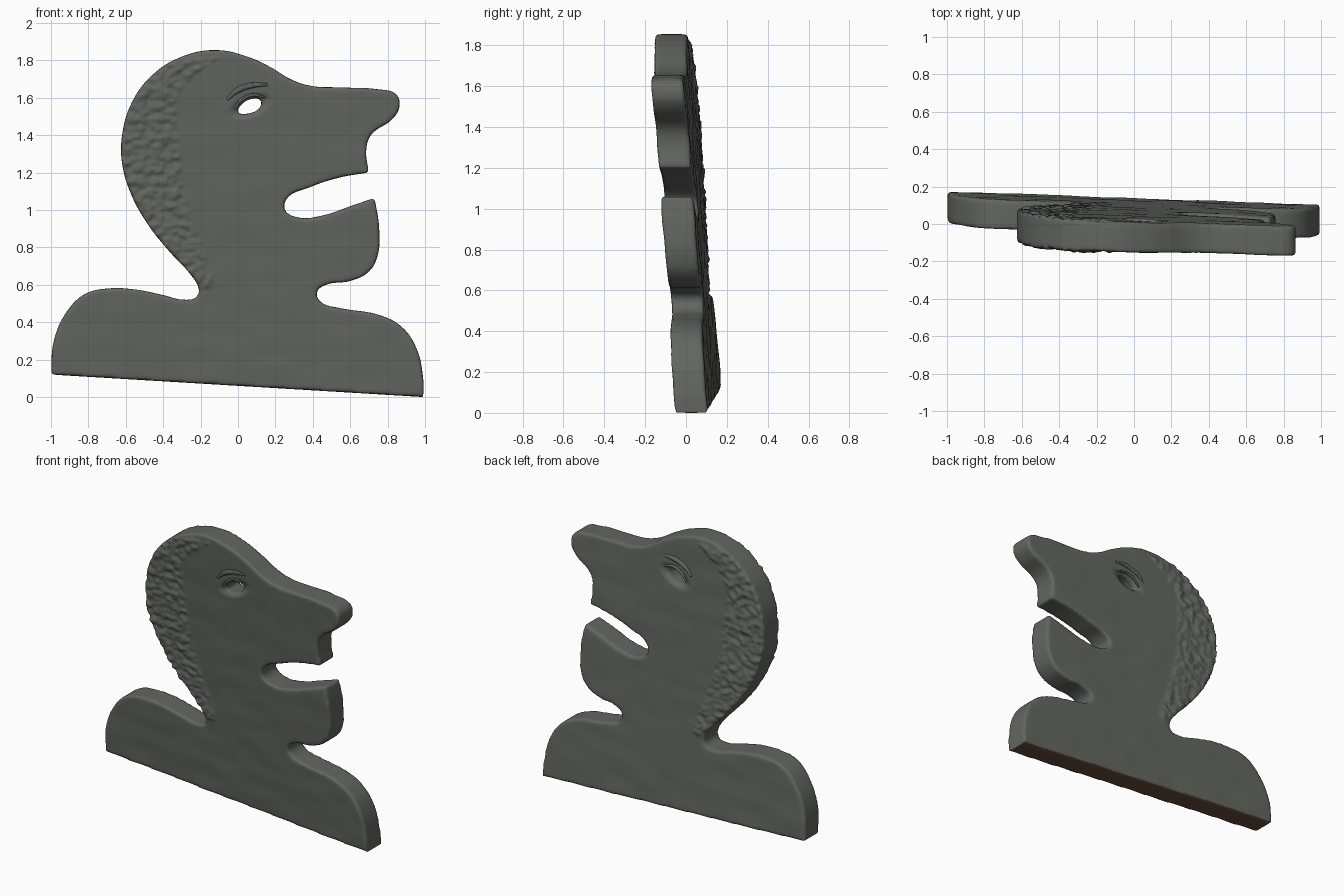
import bpy, math
from mathutils import Vector, noise

cube = bpy.data.objects.get("Cube")
if cube:
    bpy.data.objects.remove(cube, do_unlink=True)

HALF = 0.08          # half thickness of the slab


def material(name, colour):
    mat = bpy.data.materials.new(name)
    mat.use_nodes = True
    mat.diffuse_color = (*colour, 1)
    mat.node_tree.nodes["Principled BSDF"].inputs["Base Color"].default_value = (*colour, 1)
    return mat


stone = material("grey green stone", (0.125, 0.132, 0.115))
brown = material("brown underside", (0.12, 0.07, 0.045))


def lean(x, z):
    """Depth of the slab's middle plane, which is turned and tipped forward."""
    return 0.065 - 0.04 * x - 0.076 * z


def add_spline(curve, points, corners=(), closed=True):
    spline = curve.splines.new('BEZIER')
    spline.bezier_points.add(len(points) - 1)
    spline.use_cyclic_u = closed
    for bp, (x, z) in zip(spline.bezier_points, points):
        bp.co = (x, z, 0)
        kind = 'VECTOR' if (x, z) in corners else 'AUTO'
        bp.handle_left_type = bp.handle_right_type = kind


def to_mesh_object(curve, name):
    """Turn a flat curve into an upright mesh object."""
    temp = bpy.data.objects.new(name + " curve", curve)
    bpy.context.collection.objects.link(temp)
    bpy.context.view_layer.update()
    graph = bpy.context.evaluated_depsgraph_get()
    mesh = bpy.data.meshes.new_from_object(temp.evaluated_get(graph))
    bpy.data.objects.remove(temp, do_unlink=True)
    for v in mesh.vertices:
        v.co = (v.co.x, -v.co.z, v.co.y)
    mesh.materials.clear()
    mesh.materials.append(stone)
    obj = bpy.data.objects.new(name, mesh)
    bpy.context.collection.objects.link(obj)
    return obj


def apply_all(obj):
    bpy.ops.object.select_all(action='DESELECT')
    bpy.context.view_layer.objects.active = obj
    obj.select_set(True)
    for mod in list(obj.modifiers):
        bpy.ops.object.modifier_apply(modifier=mod.name)


# Silhouette: shoulder, back of head, nose, mouth, chin, chest
corners = [(-1, .12), (.7, 1.2), (.73, 1.065), (.99, .0)]
outline = [
    corners[0], (-.985, .3), (-.92, .45), (-.82, .55), (-.7, .58), (-.55, .575),
    (-.4, .545), (-.29, .52), (-.22, .535), (-.21, .58), (-.25, .65), (-.36, .77),
    (-.48, .92), (-.57, 1.08), (-.62, 1.25), (-.62, 1.4), (-.57, 1.57), (-.46, 1.72),
    (-.3, 1.82), (-.12, 1.855), (.05, 1.82), (.18, 1.76), (.28, 1.7), (.38, 1.665),
    (.55, 1.655), (.75, 1.645), (.845, 1.62), (.865, 1.56), (.83, 1.49), (.71, 1.4),
    (.685, 1.32), corners[1], (.55, 1.175), (.38, 1.12), (.26, 1.06), (.25, 1),
    (.32, .96), (.45, .97), (.6, 1.02), corners[2], (.755, .9), (.745, .75),
    (.7, .67), (.6, .62), (.47, .6), (.42, .56), (.44, .51), (.55, .475),
    (.75, .44), (.87, .38), (.95, .27), (.99, .1), corners[3]]
eye = [(0, 1.52), (.02, 1.565), (.08, 1.595), (.125, 1.585), (.11, 1.54), (.05, 1.515)]

slab = bpy.data.curves.new("bust outline", 'CURVE')
slab.dimensions = '2D'
slab.fill_mode = 'BOTH'
slab.extrude = HALF
slab.resolution_u = 6
add_spline(slab, outline, corners)
add_spline(slab, eye)
bust = to_mesh_object(slab, "bust")

# Even mesh with softened rims
weld = bust.modifiers.new("weld", 'WELD')
weld.merge_threshold = 0.0005
remesh = bust.modifiers.new("remesh", 'REMESH')
remesh.mode = 'VOXEL'
remesh.voxel_size = 0.011
soft = bust.modifiers.new("soften", 'SMOOTH')
soft.factor = 0.5
soft.iterations = 12
apply_all(bust)

# Inner edge of the hair, as (height, x) steps
hairline = [(.58, -.12), (.66, -.12), (.9, -.22), (1.15, -.29), (1.4, -.31),
            (1.6, -.32), (1.72, -.23), (1.82, -.08)]


def hair_amount(x, z):
    for (z0, x0), (z1, x1) in zip(hairline, hairline[1:]):
        if z0 <= z < z1:
            edge = x0 + (x1 - x0) * (z - z0) / (z1 - z0)
            return min(1, max(0, (edge - x) / 0.03))
    return 0


# Hair tufts, hollow round the eye, hand-worked faces
for v in bust.data.vertices:
    x, y, z = v.co
    side = max(-1, min(1, y / (HALF * 0.8)))
    ripple = 0.004 * noise.noise(Vector((x * 5, y * 5, z * 9)))
    tuft = noise.noise(Vector((x * 22, side * 3, z * 30)))
    tuft += 0.5 * noise.noise(Vector((x * 45, side * 7, z * 55)))
    hair = hair_amount(x, z) * (0.006 + 0.014 * tuft)
    reach = math.hypot((x - .065) / .12, (z - 1.555 - .3 * (x - .065)) / .06)
    hollow = 0.02 * max(0, 1 - reach ** 2)
    v.co.y += side * (ripple + hair - hollow) + lean(x, z)

# Brown on the underside of the base
bust.data.materials.clear()
bust.data.materials.append(stone)
bust.data.materials.append(brown)
for face in bust.data.polygons:
    c = face.center
    face.material_index = int(face.normal.z < -0.75 and c.z < 0.11 - 0.055 * c.x)
apply_all(bust)
bpy.ops.object.shade_smooth()

# Brow and upper lid ridges on both faces
ridges = {"brow": ([(-.06, 1.59), (0, 1.64), (.07, 1.665), (.16, 1.67)], .016),
          "eyelid": ([(-.02, 1.54), (.02, 1.59), (.08, 1.615), (.15, 1.6)], .01)}
for part, (path, radius) in ridges.items():
    for where, side in (("front", -1), ("back", 1)):
        ridge = bpy.data.curves.new(part, 'CURVE')
        ridge.dimensions = '3D'
        ridge.bevel_depth = radius
        ridge.use_fill_caps = True
        add_spline(ridge, path, closed=False)
        for i, bp in enumerate(ridge.splines[0].bezier_points):
            bp.radius = 0.5 if i in (0, len(path) - 1) else 1
        obj = to_mesh_object(ridge, f"{part}_{where}")
        for v in obj.data.vertices:
            v.co.y += side * (HALF - 0.004) + lean(v.co.x, v.co.z)
        apply_all(obj)
        bpy.ops.object.shade_smooth_by_angle()
